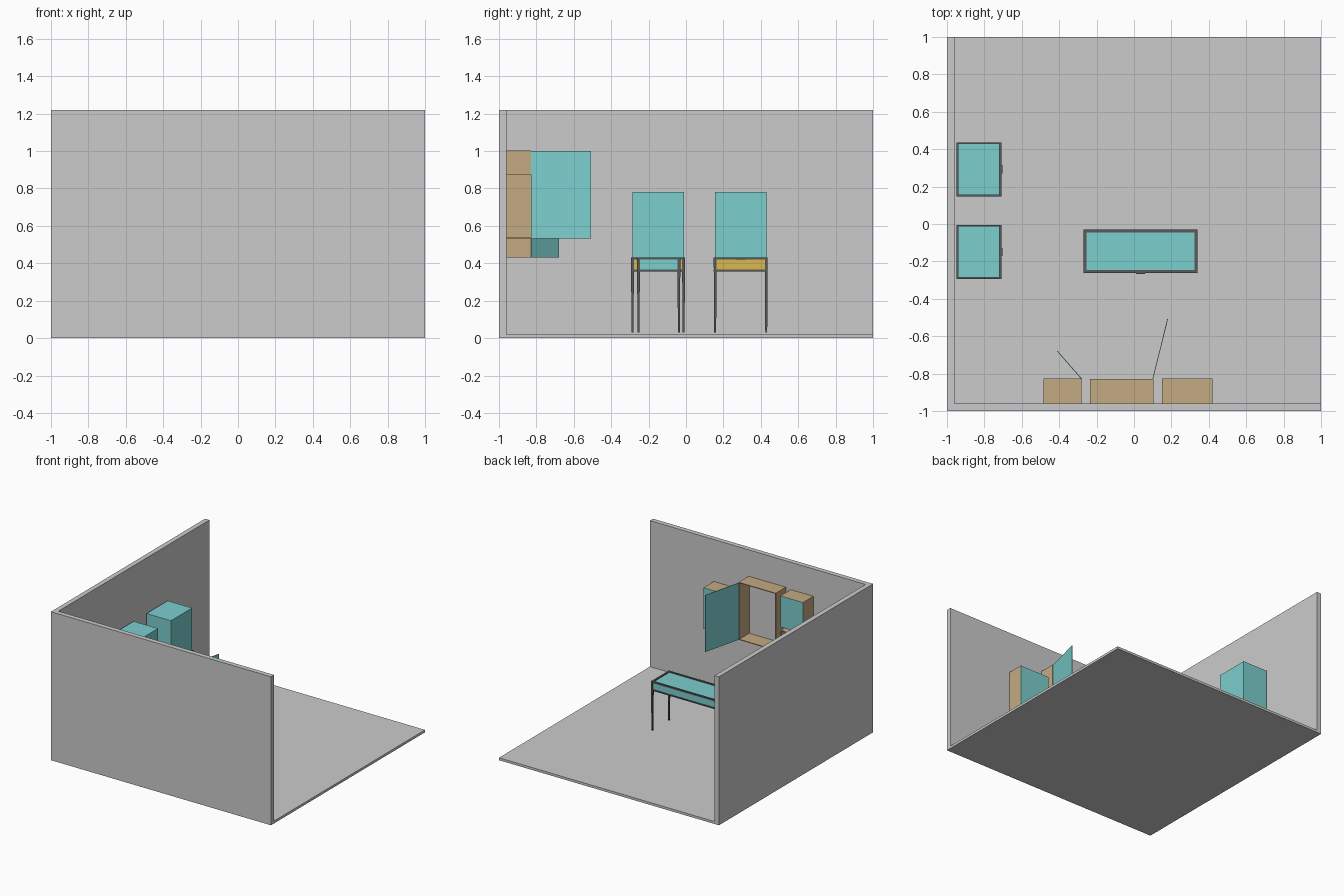
import bpy, bmesh
from math import atan2, hypot
from mathutils import Matrix

if "Cube" in bpy.data.objects:
    bpy.data.objects.remove(bpy.data.objects["Cube"])


def material(name, rgb):
    m = bpy.data.materials.new(name)
    m.diffuse_color = (*rgb, 1)
    m.use_nodes = True
    m.node_tree.nodes["Principled BSDF"].inputs["Base Color"].default_value = m.diffuse_color
    return m


CYAN = material("teal_paint", (0.20, 0.62, 0.62))
TAN = material("tan_wood", (0.55, 0.40, 0.22))
YELLOW = material("yellow_paint", (0.70, 0.48, 0.08))
DARK = material("dark_metal", (0.10, 0.10, 0.10))


def add_box(bm, x, y, z, taper=1.0):
    # Box from (low, high) ranges; taper shrinks the bottom face
    c = [(r[0] + r[1]) / 2 for r in (x, y, z)]
    s = [r[1] - r[0] for r in (x, y, z)]
    vs = bmesh.ops.create_cube(bm, size=1)["verts"]
    for v in vs:
        k = taper if v.co.z < 0 else 1.0
        v.co = (c[0] + v.co.x * s[0] * k, c[1] + v.co.y * s[1] * k, c[2] + v.co.z * s[2])


def make(name, boxes, mat=None):
    bm = bmesh.new()
    for b in boxes:
        add_box(bm, *b)
    me = bpy.data.meshes.new(name)
    bm.to_mesh(me)
    bm.free()
    ob = bpy.data.objects.new(name, me)
    bpy.context.collection.objects.link(ob)
    if mat:
        me.materials.append(mat)
    return ob


def legged_frame(name, x, y, panel_mat):
    # Four tapered legs, top and bottom rails, and an inset panel box
    w = 0.016
    xs = [(x[0], x[0] + w), (x[1] - w, x[1])]
    ys = [(y[0], y[0] + w), (y[1] - w, y[1])]
    make(name + "_legs", [(a, b, (0.03, 0.43), 0.65) for a in xs for b in ys], DARK)
    rails = []
    for z in ((0.357, 0.367), (0.42, 0.432)):
        rails += [(a, y, z) for a in xs] + [(x, b, z) for b in ys]
    make(name + "_rails", rails, DARK)
    i = 0.005
    make(name + "_drawer", [((x[0] + i, x[1] - i), (y[0] + i, y[1] - i), (0.36, 0.426))], panel_mat)


def open_cabinet(name, x, y, z, t=0.006):
    # Two sides, top and bottom; open at front and against the wall
    make(name, [((x[0], x[0] + t), y, z), ((x[1] - t, x[1]), y, z),
                (x, y, (z[0], z[0] + t)), (x, y, (z[1] - t, z[1]))], TAN)


def swung_door(name, hinge, tip, z):
    dx, dy = tip[0] - hinge[0], tip[1] - hinge[1]
    ob = make(name, [((0, hypot(dx, dy)), (-0.002, 0.002), z)], CYAN)
    ob.data.transform(Matrix.Translation((*hinge, 0)) @ Matrix.Rotation(atan2(dy, dx), 4, 'Z'))


# Room
make("floor", [((-1, 1), (-1, 1), (0, 0.02))])
make("front_wall", [((-1, 1), (-1, -0.96), (0.02, 1.22))])
make("left_wall", [((-1, -0.96), (-0.96, 1), (0.02, 1.22))])

# Display table
legged_frame("table", (-0.27, 0.34), (-0.262, -0.03), CYAN)
make("table_handle", [((0.012, 0.058), (-0.268, -0.258), (0.42, 0.43))], DARK)

# Two box cabinets on stands along the left wall
for i, y0 in enumerate((-0.294, 0.148)):
    y1 = y0 + 0.289
    n = f"stand_{i + 1}"
    legged_frame(n, (-0.95, -0.708), (y0, y1), YELLOW)
    make(n + "_cabinet", [((-0.94, -0.718), (y0 + 0.007, y1 - 0.007), (0.426, 0.78))], CYAN)
    ym = (y0 + y1) / 2
    make(n + "_handle", [((-0.712, -0.702), (ym - 0.022, ym + 0.022), (0.42, 0.43))], DARK)

# Wall cabinets: closed ones with flush doors
DEPTH = (-0.96, -0.83)
for n, x, z in (("closed_cabinet_right", (0.15, 0.42), (0.538, 0.875)),
                ("closed_cabinet_upper", (-0.485, -0.28), (0.74, 0.995))):
    open_cabinet(n, x, DEPTH, z)
    make(n + "_door", [(x, (-0.83, -0.825), z)], CYAN)

# Wall cabinets: open ones with swung doors
open_cabinet("open_cabinet_middle", (-0.235, 0.103), DEPTH, (0.53, 1.003))
swung_door("open_cabinet_middle_door", (0.10, -0.83), (0.18, -0.508), (0.533, 1.0))
open_cabinet("open_cabinet_lower", (-0.485, -0.28), DEPTH, (0.43, 0.71))
swung_door("open_cabinet_lower_door", (-0.28, -0.828), (-0.41, -0.68), (0.43, 0.71))
